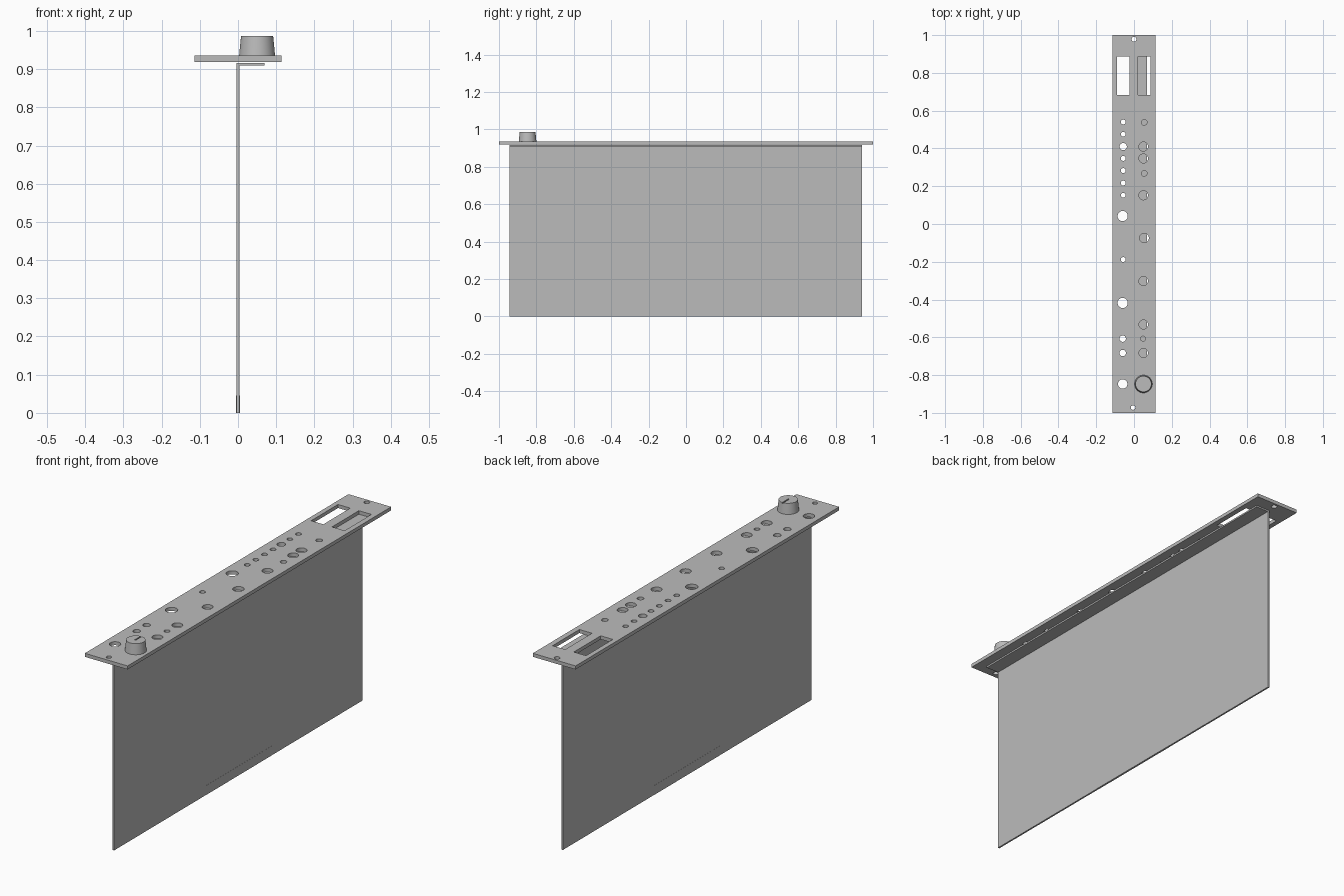
import bpy
import bmesh
from mathutils import Matrix, Vector

if "Cube" in bpy.data.objects:
    bpy.data.objects.remove(bpy.data.objects["Cube"])

# Single plain grey finish
GREY = (0.5, 0.5, 0.5, 1)
grey = bpy.data.materials.new("plain_grey")
grey.use_nodes = True
grey.diffuse_color = GREY
grey.node_tree.nodes["Principled BSDF"].inputs["Base Color"].default_value = GREY


def add_box(bm, x, y, z):
    size = Vector((x[1] - x[0], y[1] - y[0], z[1] - z[0]))
    mid = Vector((sum(x), sum(y), sum(z))) / 2
    bmesh.ops.create_cube(bm, size=1, matrix=Matrix.Translation(mid) @ Matrix.Diagonal(size).to_4x4())


def add_cylinder(bm, x, y, z, r_low, r_top=None, sides=32):
    bmesh.ops.create_cone(bm, cap_ends=True, segments=sides, radius1=r_low,
                          radius2=r_low if r_top is None else r_top, depth=z[1] - z[0],
                          matrix=Matrix.Translation((x, y, sum(z) / 2)))


def finish(bm, name):
    mesh = bpy.data.meshes.new(name)
    bm.to_mesh(mesh)
    bm.free()
    mesh.materials.append(grey)
    obj = bpy.data.objects.new(name, mesh)
    bpy.context.collection.objects.link(obj)
    return obj


def box(name, x, y, z):
    bm = bmesh.new()
    add_box(bm, x, y, z)
    return finish(bm, name)


def select_only(obj):
    bpy.ops.object.select_all(action="DESELECT")
    obj.select_set(True)
    bpy.context.view_layer.objects.active = obj


def cut(target, cutter):
    cutter.hide_render = True
    mod = target.modifiers.new("openings", "BOOLEAN")
    mod.operation, mod.solver, mod.object = "DIFFERENCE", "EXACT", cutter
    select_only(target)
    bpy.ops.object.modifier_apply(modifier=mod.name)
    bpy.data.objects.remove(cutter)


def smooth(obj):
    select_only(obj)
    bpy.ops.object.shade_smooth_by_angle(angle=0.6)


PANEL_Z = (0.919, 0.936)
THROUGH = (0.9, 0.96)
BOARD_Y = (-0.945, 0.94)

# Faceplate with slots, two columns of round holes and screw holes
panel = box("faceplate", (-0.1135, 0.1135), (-1, 1), PANEL_Z)
openings = bmesh.new()
for slot_x in ((-0.09, -0.025), (0.021, 0.088)):
    add_box(openings, slot_x, (0.683, 0.887), THROUGH)

# Hole rows by column: x, radius, y positions
hole_groups = [
    (-0.057, 0.013, (0.54, 0.475, 0.347, 0.283, 0.217, 0.152, -0.188)),
    (-0.057, 0.019, (0.41,)),
    (-0.06, 0.027, (0.042, -0.418)),
    (-0.06, 0.017, (-0.607, -0.683)),
    (-0.06, 0.025, (-0.847,)),
    (0.054, 0.015, (0.538, 0.268)),
    (0.05, 0.024, (0.41, 0.347, 0.152, -0.302, -0.532, -0.683)),
    (0.054, 0.025, (-0.074,)),
    (0.048, 0.013, (-0.607,)),
    (0, 0.013, (0.978,)),
    (-0.005, 0.012, (-0.972,)),
]
for x, radius, rows in hole_groups:
    for y in rows:
        add_cylinder(openings, x, y, THROUGH, radius)
cut(panel, finish(openings, "faceplate_cutter"))
smooth(panel)

# Upright board and the narrow shelf behind the faceplate
box("upright_board", (-0.004, 0.004), BOARD_Y, (0, 0.91))
box("shelf_board", (-0.004, 0.07), BOARD_Y, (0.909, 0.9165))

# Thin contact strip along the lower edge
box("edge_contact_strip", (-0.0046, 0.0046), (-0.25, 0.25), (0, 0.045))

# Tapered knob with a pointer groove
bm = bmesh.new()
add_cylinder(bm, 0.05, -0.847, (0.936, 0.987), 0.047, 0.042, 48)
knob = finish(bm, "knob")
cut(knob, box("knob_cutter", (0.047, 0.053), (-0.852, -0.79), (0.982, 1)))
smooth(knob)
